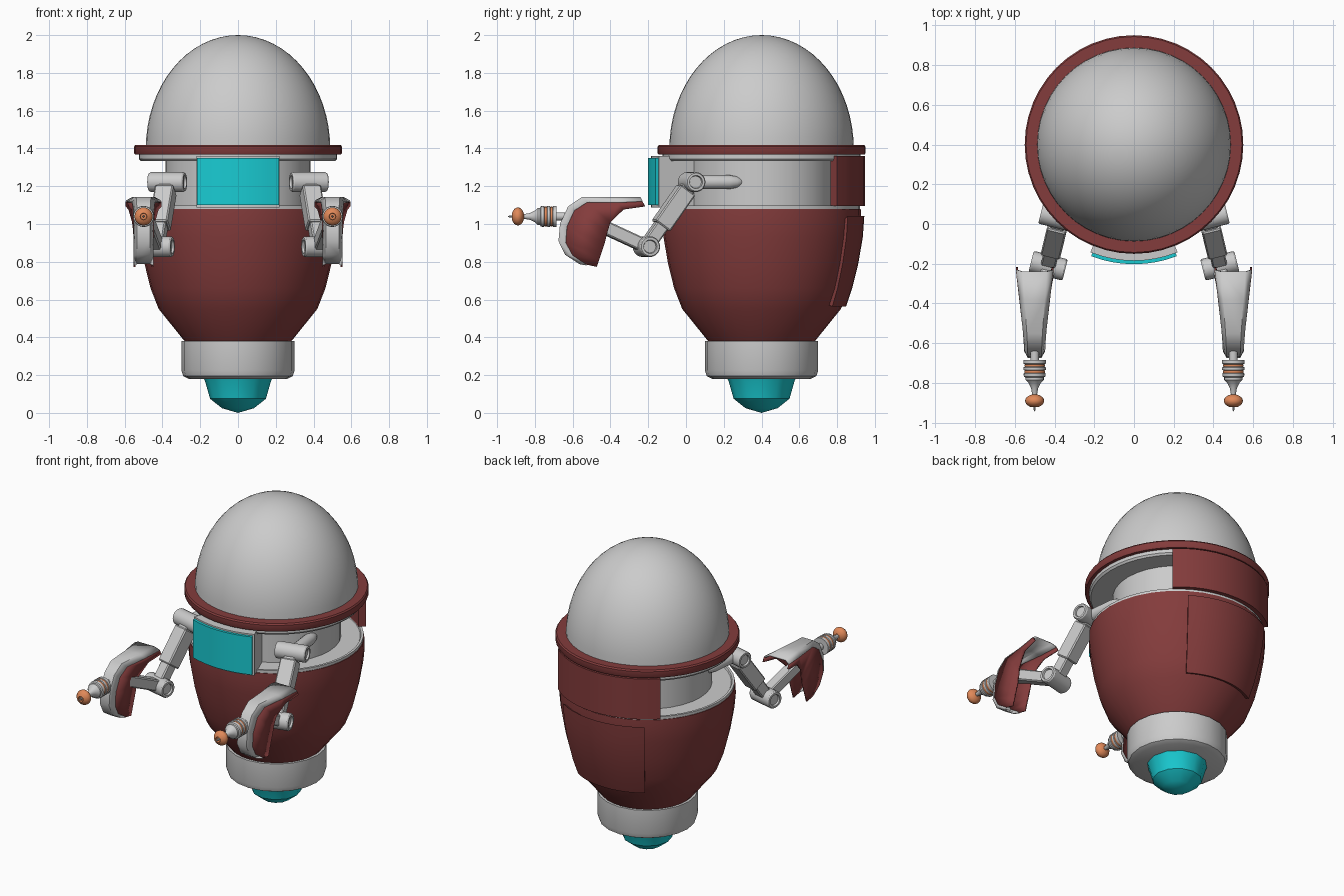
import bpy, bmesh
from math import radians, sin, cos, pi
from mathutils import Vector, Matrix

if "Cube" in bpy.data.objects:
    bpy.data.objects.remove(bpy.data.objects["Cube"])

def material(name, rgb):
    m = bpy.data.materials.new(name)
    m.diffuse_color = (*rgb, 1)
    m.use_nodes = True
    m.node_tree.nodes["Principled BSDF"].inputs["Base Color"].default_value = m.diffuse_color
    return m

RED = material("red_paint", (0.23, 0.045, 0.045))
CYAN = material("cyan_glow", (0.01, 0.6, 0.65))
ORANGE = material("copper", (0.75, 0.25, 0.1))
AXIS = Matrix.Translation((0, 0.4, 0))       # body axis

def finish(name, bm, mat=None, mirror=False, angle=32, closed=True):
    bmesh.ops.remove_doubles(bm, verts=bm.verts, dist=1e-5)
    bmesh.ops.recalc_face_normals(bm, faces=bm.faces)
    me = bpy.data.meshes.new(name)
    bm.to_mesh(me)
    bm.free()
    me.polygons.foreach_set("use_smooth", [True] * len(me.polygons))
    me.set_sharp_from_angle(angle=radians(angle))
    ob = bpy.data.objects.new(name, me)
    bpy.context.collection.objects.link(ob)
    if mat:
        me.materials.append(mat)
    if mirror:
        ob.modifiers.new("mirror", 'MIRROR').use_mirror_merge = False
    return ob

def lathe(name, prof, mat=None, segs=32, a0=0, a1=360, loop=False, m=AXIS, mirror=False):
    """Spin an (r, z) profile; partial arcs get end caps."""
    bm = bmesh.new()
    full = a1 - a0 >= 360
    rings = []
    for i in range(segs if full else segs + 1):
        a = radians(a0 + (a1 - a0) * i / segs)
        rings.append([bm.verts.new(m @ Vector((r * cos(a), r * sin(a), z))) for r, z in prof])
    n = len(prof)
    for i in range(segs):
        p, q = rings[i], rings[(i + 1) % len(rings)]
        for j in range(n if loop else n - 1):
            k = (j + 1) % n
            if prof[j][0] + prof[k][0] > 0:
                quad = [p[j], p[k], q[k], q[j]]
                bm.faces.new(quad)
    if not full:
        bm.faces.new(rings[0])
        bm.faces.new(rings[-1])
    return finish(name, bm, mat, mirror)

def rect(r0, r1, z0, z1):
    return [(r0, z0), (r1, z0), (r1, z1), (r0, z1)]

def along(p, d):
    return Matrix.Translation(p) @ Vector(d).to_track_quat('Z', 'Y').to_matrix().to_4x4()

# Glass dome
lathe("dome", [(0.488 * cos(t * pi / 32), 1.4 + 0.6 * sin(t * pi / 32)) for t in range(16)] + [(0, 2.0)], segs=48)

# Collar ring and the plate under it
lathe("collar_ring", [(0.47, 1.367), (0.545, 1.367), (0.55, 1.375), (0.55, 1.41), (0.543, 1.419), (0.47, 1.419)],
      RED, 48, loop=True)
lathe("upper_plate", [(0, 1.37), (0.525, 1.37), (0.525, 1.345), (0.515, 1.333), (0, 1.333)], segs=48)

# Recessed core, lower rim, hull
lathe("inner_core", [(0.385, 1.08), (0.385, 1.35)], segs=32)
lathe("lower_rim", [(0, 1.08), (0.52, 1.08), (0.52, 1.098), (0.505, 1.098), (0.5, 1.088), (0, 1.088)], segs=48)
hull = [(0.42, 0.55), (0.463, 0.66), (0.495, 0.79), (0.519, 0.93), (0.527, 1.02), (0.525, 1.08)]
lathe("hull", [(0, 0.38), (0.283, 0.38)] + hull + [(0, 1.08)], RED, 32)

# Base collar and glowing thruster
lathe("base_collar", [(0, 0.38), (0.3, 0.38), (0.3, 0.225), (0.29, 0.195), (0.26, 0.18), (0, 0.18)], segs=20)
lathe("thruster", [(0.185, 0.19), (0.175, 0.17), (0.148, 0.075), (0.085, 0.025), (0, 0)], CYAN, 12)

# Rear panels
lathe("rear_band", rect(0.5, 0.547, 1.095, 1.36), RED, 12, 47, 133, loop=True)
skin = [(0.43, 0.575), (0.463, 0.66), (0.495, 0.79), (0.519, 0.93), (0.527, 1.03)]
lathe("rear_hatch", [(r - 0.02, z) for r, z in skin] + [(r + 0.004, z) for r, z in skin[-1:]]
      + [(r + 0.017, z - 0.012 * (i == 0) + 0.012 * (i == 4)) for i, (r, z) in reversed(list(enumerate(skin)))],
      RED, 10, 57, 123, loop=True)

# Visor in its housing
lathe("visor_housing", rect(0.37, 0.585, 1.088, 1.36), None, 8, 248, 292, loop=True)
lathe("visor", rect(0.575, 0.602, 1.1, 1.35), CYAN, 8, 249, 291, loop=True)

# Arms (built on +x, mirrored)
shoulder, elbow, wrist = Vector((0.375, 0.03, 1.222)), Vector((0.432, -0.21, 0.88)), Vector((0.5, -0.6, 1.06))
hinge = Vector((0.24, 0.06, 0)).normalized()

def joint(name, p, r, h):
    end = [(0, h - 0.012), (r * 0.6, h - 0.012), (r * 0.66, h), (r * 0.9, h), (r, h - 0.008)]
    lathe(name, end + [(a, -b) for a, b in reversed(end)], None, 20, m=along(p, hinge), mirror=True)

def strut(name, p, q, t0, t1, w, d):
    """Box covering the fraction t0..t1 of the line p-q."""
    a, b = p.lerp(q, t0), p.lerp(q, t1)
    z = (b - a).normalized()
    y = z.cross(hinge).normalized()
    x = y.cross(z)
    rot = Matrix((x, y, z)).transposed().to_4x4()
    bm = bmesh.new()
    bmesh.ops.create_cube(bm, size=1, matrix=Matrix.Translation((a + b) / 2) @ rot
                          @ Matrix.Diagonal((w, d, (b - a).length, 1)))
    bmesh.ops.bevel(bm, geom=bm.edges[:], offset=0.007, segments=1, affect='EDGES')
    finish(name, bm, None, True, 20)

joint("shoulder_joint", shoulder, 0.053, 0.097)
joint("elbow_joint", elbow, 0.055, 0.088)
strut("upper_arm", shoulder, elbow, 0, 1, 0.075, 0.072)
strut("upper_arm_sleeve", shoulder, elbow, 0.12, 0.68, 0.1, 0.098)
strut("forearm", elbow, wrist, 0, 1, 0.07, 0.07)
lathe("shoulder_peg", [(0, 0), (0.037, 0), (0.037, 0.17), (0.03, 0.21), (0.015, 0.24), (0, 0.25)],
      None, 16, m=along(shoulder + Vector((0, 0.03, 0)), (-0.1, 1, 0)), mirror=True)

# Hand shell: stations of outer (y, z), inner (y, z), half width
stations = [(-.24, 1.137, -.217, 1.093, .09), (-.38, 1.137, -.33, 1.077, .075), (-.55, 1.137, -.40, 1.01, .056),
            (-.62, 1.09, -.415, .96, .05), (-.662, 1.0, -.43, .90, .048), (-.67, .91, -.447, .85, .048),
            (-.635, .84, -.46, .81, .048), (-.56, .792, -.472, .773, .048)]
rows = []
for oy, oz, iy, iz, w in stations:
    o, i = Vector((oy, oz)), Vector((iy, iz))
    r = o + (i - o).normalized() * min(0.035, (i - o).length * 0.4)
    rows.append([Vector((0.5 + s * w, *p)) for s, p in ((-1, i), (-1, r), (-.65, o), (.65, o), (1, r), (1, i))])

def shell(name, cols, mat, thick):
    bm = bmesh.new()
    for a, b in zip(rows, rows[1:]):
        for c in cols:
            bm.faces.new([bm.verts.new(v) for v in (a[c], a[c + 1], b[c + 1], b[c])])
    ob = finish(name, bm, mat, False, 40)
    sol = ob.modifiers.new("thickness", 'SOLIDIFY')
    sol.thickness, sol.offset = thick, 0
    ob.modifiers.new("mirror", 'MIRROR').use_mirror_merge = False

shell("hand_cover", (1, 2, 3), None, 0.012)
shell("hand_side_plates", (0, 4), RED, 0.01)

# Nozzle and emitter ball on each hand
tip = along((0.5, -0.6, 1.04), (0, -1, 0))
lathe("nozzle", [(0, 0), (.022, 0), (.022, .085), (.056, .085), (.056, .103), (.048, .106), (.048, .118), (.056, .121),
                 (.056, .134), (.048, .137), (.048, .149), (.056, .152), (.054, .168), (.046, .172), (.046, .184),
                 (.032, .198), (.018, .225), (.012, .26), (0, .26)], None, 20, m=tip, mirror=True)
for k, z in enumerate((.106, .137)):
    lathe(f"nozzle_band_{k + 1}", rect(.04, .052, z, z + .012), ORANGE, 20, loop=True, m=tip, mirror=True)
lathe("emitter_ball", [(.048 * sin(t * pi / 10), .29 - .033 * cos(t * pi / 10)) for t in range(1, 9)]
      + [(.018, .322), (.016, .308), (0, .308)], ORANGE, 20, m=tip, mirror=True)
lathe("emitter_pin", [(0, .29), (.006, .29), (.005, .335), (0, .345)], None, 8, m=tip, mirror=True)
